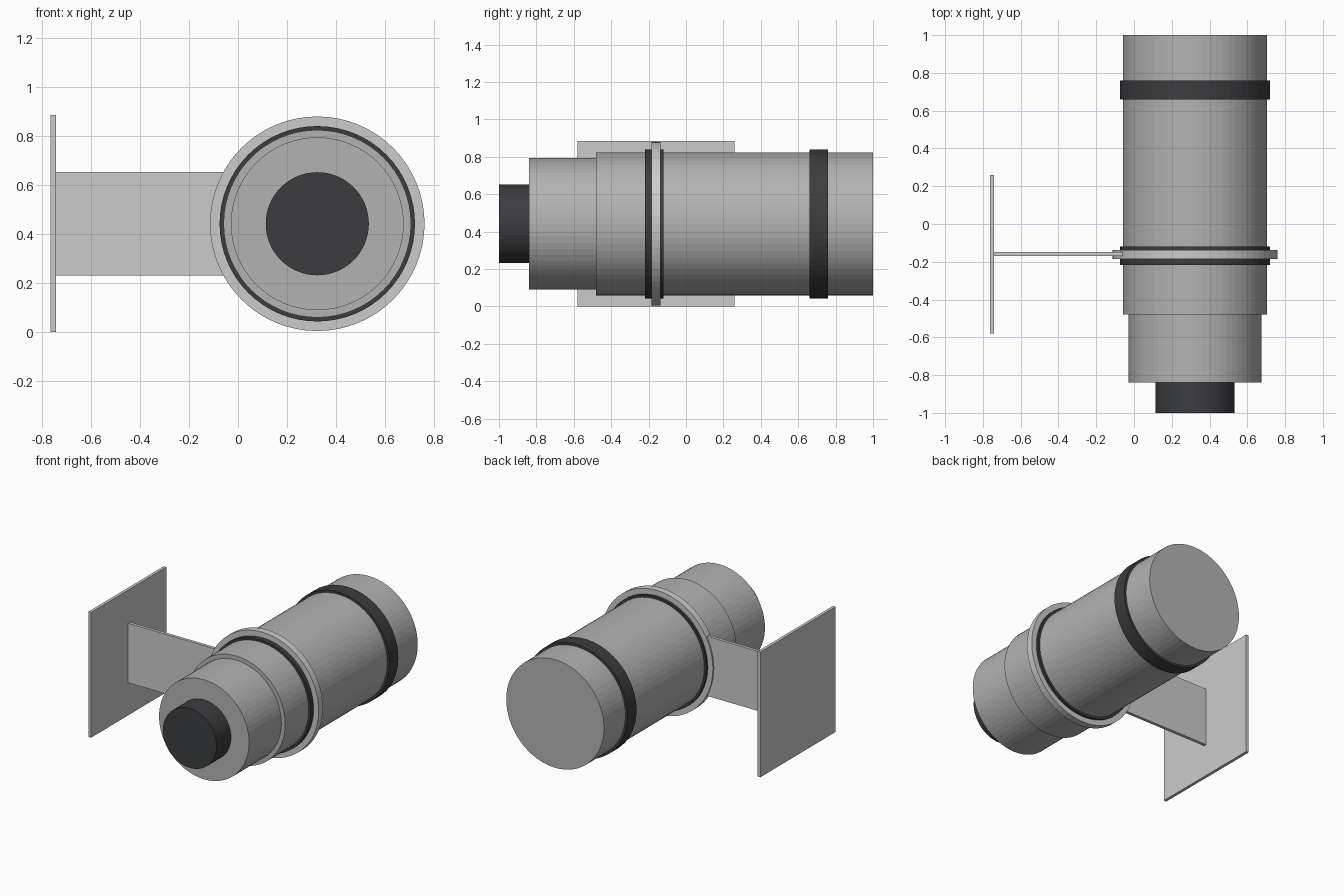
import bpy, bmesh, math
from mathutils import Matrix

if "Cube" in bpy.data.objects:
    bpy.data.objects.remove(bpy.data.objects["Cube"])

CX, CZ, SEGMENTS = 0.323, 0.442, 64


def material(name, colour):
    m = bpy.data.materials.new(name)
    m.diffuse_color = (*colour, 1)
    m.use_nodes = True
    m.node_tree.nodes["Principled BSDF"].inputs["Base Color"].default_value = m.diffuse_color
    return m


dark = material("dark_rubber", (0.045, 0.046, 0.05))
grey = material("housing_grey", (0.45, 0.45, 0.45))


def finish(name, bm, mat=None):
    bmesh.ops.recalc_face_normals(bm, faces=bm.faces)
    mesh = bpy.data.meshes.new(name)
    bm.to_mesh(mesh)
    bm.free()
    obj = bpy.data.objects.new(name, mesh)
    bpy.context.collection.objects.link(obj)
    if mat:
        mesh.materials.append(mat)
    return obj


def lathe(name, profile, mat=None):
    """Revolve (radius, y) points around the housing axis."""
    bm = bmesh.new()
    rings = []
    for r, y in profile:
        rings.append([bm.verts.new((CX + r * math.cos(a), y, CZ + r * math.sin(a)))
                      for a in (2 * math.pi * i / SEGMENTS for i in range(SEGMENTS))])
    for a, b in zip(rings, rings[1:]):
        for i in range(SEGMENTS):
            j = (i + 1) % SEGMENTS
            bm.faces.new((a[i], a[j], b[j], b[i]))
    bm.faces.new(rings[0])
    bm.faces.new(rings[-1])
    return finish(name, bm, mat)


def box(name, x, y, z):
    bm = bmesh.new()
    size = [b - a for a, b in (x, y, z)]
    mid = [(a + b) / 2 for a, b in (x, y, z)]
    bmesh.ops.create_cube(bm, size=1, matrix=Matrix.Translation(mid) @ Matrix.Diagonal((*size, 1)))
    return finish(name, bm)


# Cylindrical housing with a narrower front stage
lathe("housing", [(0.352, -0.84), (0.352, -0.48), (0.382, -0.48), (0.382, 1.0)], grey)
# Dark front plug
lathe("front_plug", [(0.21, -1.0), (0.21, -0.835)], dark)
# Dark bands around the housing
for name, y0, y1 in (("clamp_liner", -0.218, -0.12), ("rear_band", 0.66, 0.76)):
    lathe(name, [(0.398, y0), (0.398, y1)], dark)
# Clamp ring, arm and wall plate
lathe("clamp_ring", [(0.437, -0.185), (0.437, -0.137)])
box("bracket_arm", (-0.75, -0.06), (-0.17, -0.148), (0.232, 0.653))
box("wall_plate", (-0.763, -0.742), (-0.58, 0.26), (0, 0.885))
